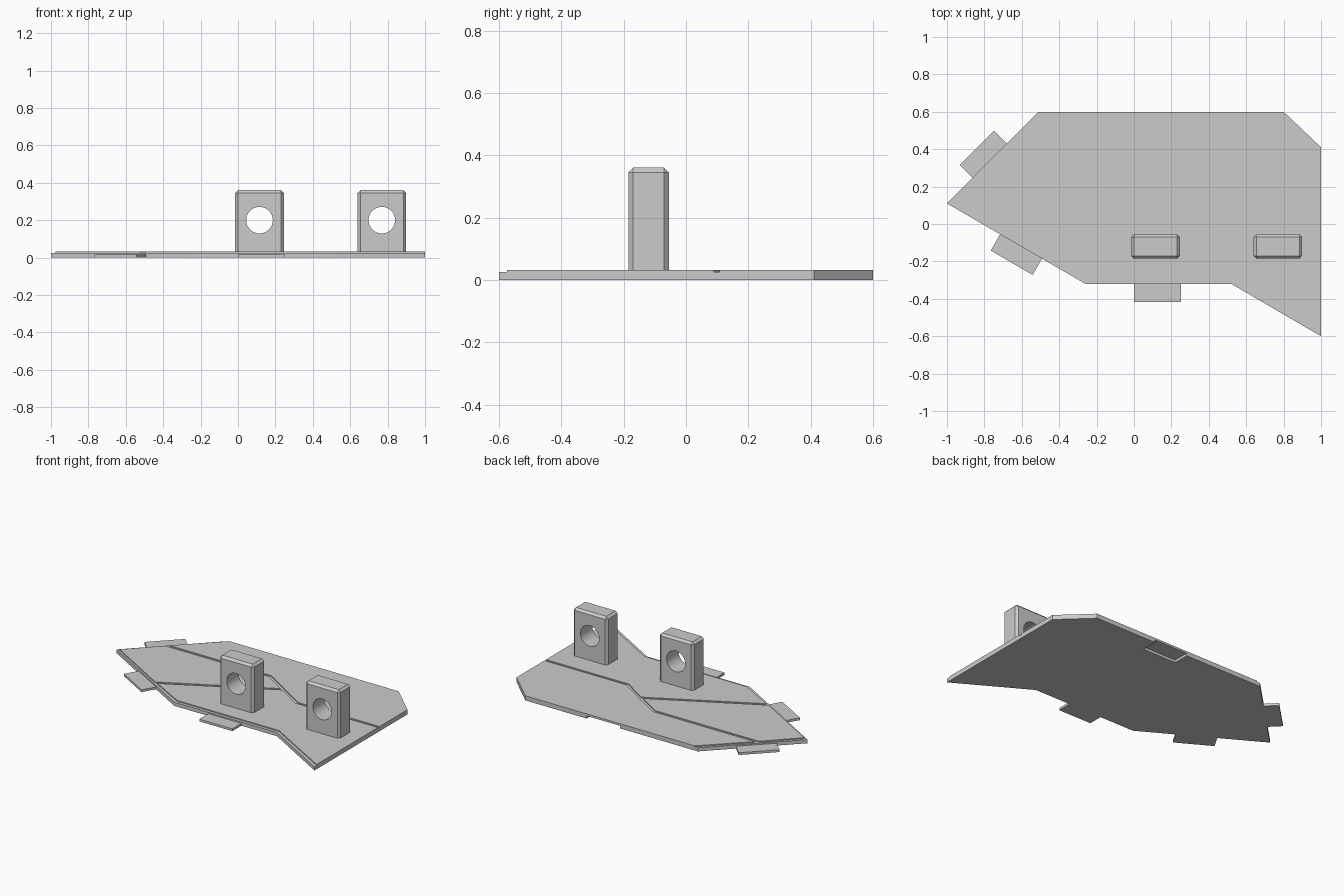
import bpy, bmesh
from mathutils import Vector

cube = bpy.data.objects.get("Cube")
if cube:
    bpy.data.objects.remove(cube, do_unlink=True)

grey = bpy.data.materials.new("plain grey")
grey.use_nodes = True
COLOUR = (0.6, 0.6, 0.6, 1)
grey.diffuse_color = COLOUR
grey.node_tree.nodes["Principled BSDF"].inputs["Base Color"].default_value = COLOUR


def finish(name, bm):
    bmesh.ops.recalc_face_normals(bm, faces=bm.faces)
    mesh = bpy.data.meshes.new(name)
    bm.to_mesh(mesh)
    bm.free()
    mesh.materials.append(grey)
    obj = bpy.data.objects.new(name, mesh)
    bpy.context.collection.objects.link(obj)
    return obj


def slab(name, outline, z0, z1):
    """Extrude a flat outline from z0 to z1."""
    bm = bmesh.new()
    face = bm.faces.new([bm.verts.new((x, y, z0)) for x, y in outline])
    up = bmesh.ops.extrude_face_region(bm, geom=[face])["geom"]
    for v in up:
        if isinstance(v, bmesh.types.BMVert):
            v.co.z = z1
    return finish(name, bm)


def rect(x0, x1, y0, y1):
    return [(x0, y0), (x1, y0), (x1, y1), (x0, y1)]


def activate(obj):
    bpy.ops.object.select_all(action='DESELECT')
    obj.select_set(True)
    bpy.context.view_layer.objects.active = obj


def cut(obj, cutter):
    """Subtract the cutter, then discard it."""
    mod = obj.modifiers.new("cut", 'BOOLEAN')
    mod.operation, mod.solver, mod.object = 'DIFFERENCE', 'EXACT', cutter
    activate(obj)
    bpy.ops.object.modifier_apply(modifier=mod.name)
    bpy.data.objects.remove(cutter, do_unlink=True)


BASE, TOP, TAB = 0.025, 0.032, 0.016

# Base plate with a socket under the back edge
base = slab("base_plate", [(-1, 0.11), (-0.26, -0.32), (0.52, -0.32), (1, -0.6),
                           (1, 0.41), (0.8, 0.6), (-0.51, 0.6)], 0, BASE)
cut(base, slab("socket_cutter", rect(0.08, 0.335, 0.49, 0.7), -0.1, TAB + 0.002))

# Raised surface panels separated by grooves
slab("back_panel", [(-0.485, 0.6), (-0.755, 0.335), (0.016, 0.335), (0.38, 0.107),
                    (1, 0.107), (1, 0.41), (0.8, 0.6)], BASE, TOP)
slab("side_panel", [(-0.975, 0.11), (-0.52, -0.155), (0.176, 0.212),
                    (0.012, 0.315), (-0.775, 0.315)], BASE, TOP)
slab("front_panel", [(-0.495, -0.165), (-0.252, -0.3), (0.522, -0.3), (1, -0.575),
                     (1, 0.09), (0.372, 0.09), (0.198, 0.203)], BASE, TOP)

# Connector tabs: each runs outward from two points on the plate edge
for name, a, b, out in [
        ("front_tab", (0, -0.32), (0.25, -0.32), (0, -0.098)),
        ("front_corner_tab", (-0.716, -0.055), (-0.492, -0.185), (-0.05, -0.087)),
        ("back_corner_tab", (-0.679, 0.428), (-0.861, 0.246), (-0.07, 0.07))]:
    a, b, out = Vector(a), Vector(b), Vector(out)
    slab(name, [a, b, b + out, a + out], 0, TAB)

# Upright lugs with bevelled edges and a round hole
for name, x in (("inner_lug", 0.115), ("outer_lug", 0.769)):
    lug = slab(name, rect(x - 0.13, x + 0.13, -0.185, -0.055), BASE, 0.36)
    bm = bmesh.new()
    bm.from_mesh(lug.data)
    edges = [e for e in bm.edges if max(v.co.z for v in e.verts) > 0.3]
    bmesh.ops.bevel(bm, geom=edges, offset=0.015, segments=1, affect='EDGES')
    bm.to_mesh(lug.data)
    bm.free()
    bpy.ops.mesh.primitive_cylinder_add(vertices=48, radius=0.071, depth=0.5,
                                        location=(x, -0.12, 0.2), rotation=(1.5708, 0, 0))
    cut(lug, bpy.context.object)
    activate(lug)
    bpy.ops.object.shade_smooth_by_angle(angle=0.4)
